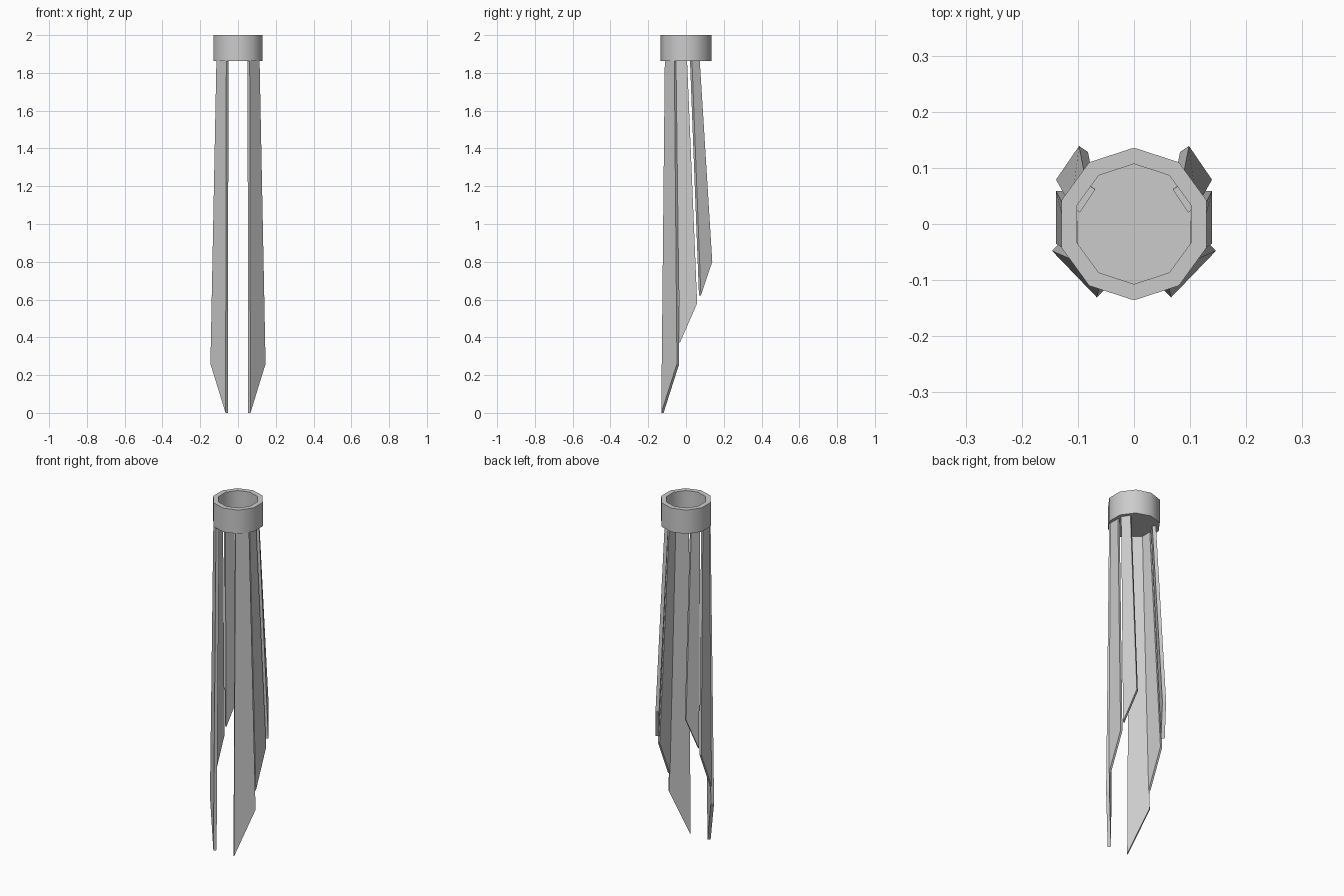
import bpy, bmesh, math
from mathutils import Vector

if "Cube" in bpy.data.objects:
    bpy.data.objects.remove(bpy.data.objects["Cube"])


def make_object(name, bm):
    bmesh.ops.recalc_face_normals(bm, faces=bm.faces)
    mesh = bpy.data.meshes.new(name)
    bm.to_mesh(mesh)
    bm.free()
    obj = bpy.data.objects.new(name, mesh)
    bpy.context.collection.objects.link(obj)
    return obj


# Ten-sided collar: an open cup with a floor near its lower rim
def collar(sides=10):
    bm = bmesh.new()
    profile = [(0.136, 1.862), (0.136, 2.0), (0.107, 2.0), (0.107, 1.875)]
    rings = []
    for radius, z in profile:
        rings.append([bm.verts.new((radius * math.sin(2 * math.pi * i / sides),
                                    radius * math.cos(2 * math.pi * i / sides), z))
                      for i in range(sides)])
    for a, b in zip(rings, rings[1:]):
        for i in range(sides):
            j = (i + 1) % sides
            bm.faces.new((a[i], a[j], b[j], b[i]))
    bm.faces.new(rings[0])
    bm.faces.new(rings[-1])
    obj = make_object("collar", bm)
    bpy.context.view_layer.objects.active = obj
    obj.select_set(True)
    bpy.ops.object.shade_smooth_by_angle(angle=math.radians(40))
    obj.select_set(False)


# Flat tapering blade with a slanted tip, from four outer corners
def blade(name, corners, thickness, side):
    pts = [Vector(c) for c in corners]
    along = pts[1] - pts[0]
    inward = Vector((-along.y, along.x, 0)).normalized() * thickness
    if inward.x > 0:
        inward.negate()
    bm = bmesh.new()
    flip = Vector((side, 1, 1))
    outer = [bm.verts.new(p * flip) for p in pts]
    inner = [bm.verts.new((p + inward) * flip) for p in pts]
    bm.faces.new(outer)
    bm.faces.new(inner)
    for i in range(4):
        j = (i + 1) % 4
        bm.faces.new((outer[i], outer[j], inner[j], inner[i]))
    make_object(name, bm)


collar()

# Corners: top front, top back, bottom back, bottom front
blades = {
    "front_blade": ([(0.062, -0.112, 1.88), (0.114, -0.062, 1.88),
                     (0.146, -0.048, 0.26), (0.066, -0.131, 0.0)], 0.017),
    "middle_blade": ([(0.112, -0.053, 1.88), (0.112, 0.005, 1.88),
                      (0.139, 0.059, 0.58), (0.139, -0.035, 0.365)], 0.012),
    "back_blade": ([(0.112, 0.031, 1.88), (0.085, 0.072, 1.88),
                    (0.098, 0.139, 0.80), (0.139, 0.079, 0.622)], 0.019),
}

# Three blades on each side, mirrored in x
for name, (corners, thickness) in blades.items():
    for label, side in (("right", 1), ("left", -1)):
        blade(f"{label}_{name}", corners, thickness, side)
